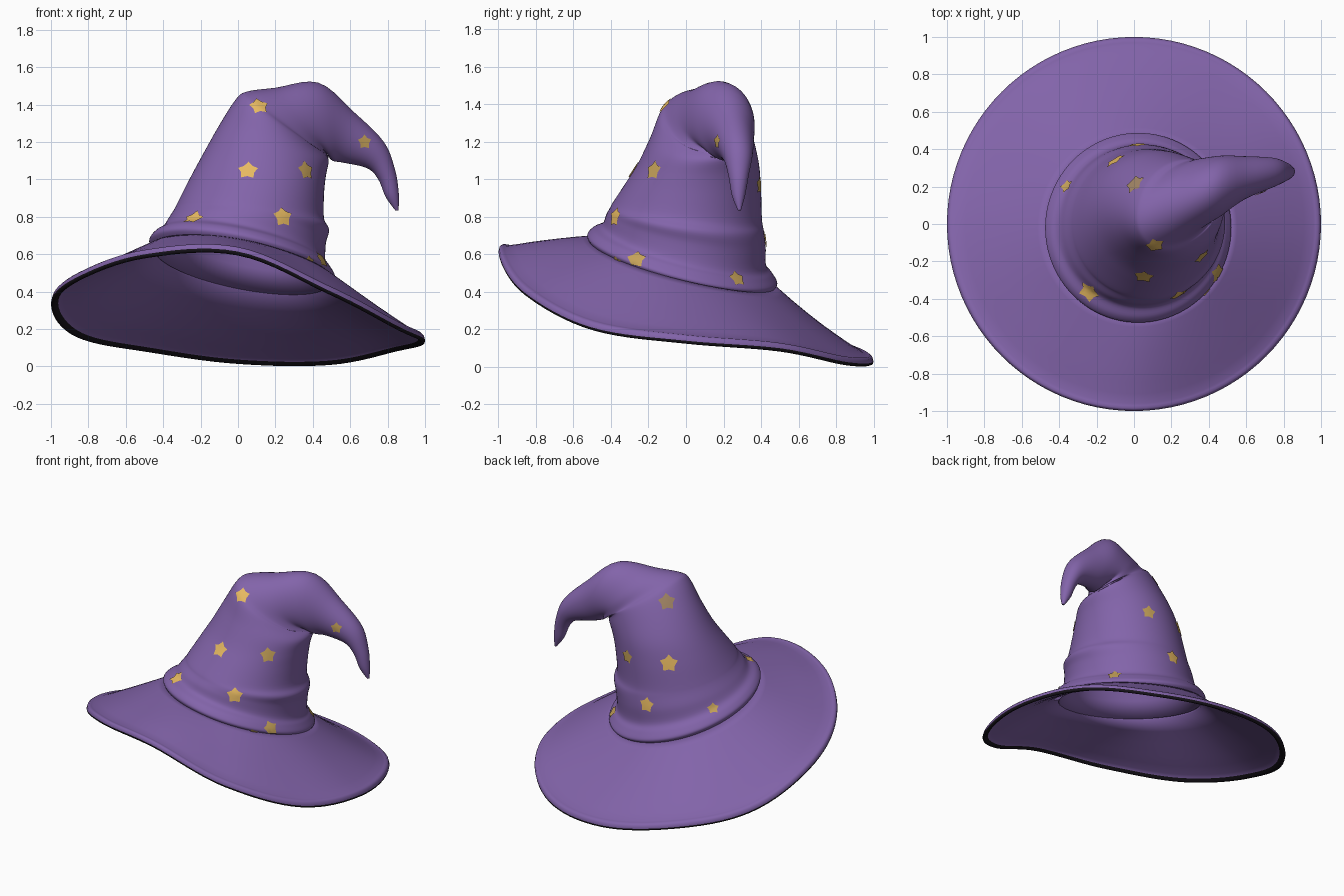
import bpy, bmesh, math
from mathutils import Vector
from mathutils.bvhtree import BVHTree

if "Cube" in bpy.data.objects:
    bpy.data.objects.remove(bpy.data.objects["Cube"])

SEG = 96


def material(name, col):
    m = bpy.data.materials.new(name)
    m.diffuse_color = (*col, 1)
    m.use_nodes = True
    m.node_tree.nodes["Principled BSDF"].inputs["Base Color"].default_value = m.diffuse_color
    return m


PURPLE = material("purple felt", (0.225, 0.127, 0.40))
BLACK = material("black trim", (0.009, 0.007, 0.011))
GOLD = material("gold stars", (0.80, 0.49, 0.12))
OLD_GOLD = material("old gold stars", (0.56, 0.36, 0.10))
TAN = material("tan star", (0.36, 0.235, 0.13))


def spline(p0, p1, p2, p3, t):
    """Catmull-Rom between p1 and p2."""
    return 0.5 * (2 * p1 + (p2 - p0) * t + (2 * p0 - 5 * p1 + 4 * p2 - p3) * t * t
                  + (3 * p1 - p0 - 3 * p2 + p3) * t ** 3)


def loft(name, rings, mats, rule, closed):
    """Skin a list of point rings; rule(i) gives the material of strip i."""
    bm = bmesh.new()
    vr = [[bm.verts.new(p) for p in r] for r in rings]
    n = len(vr)
    for i in range(n if closed else n - 1):
        a, b = vr[i], vr[(i + 1) % n]
        for j in range(SEG):
            k = (j + 1) % SEG
            f = bm.faces.new((a[j], a[k], b[k], b[j]))
            f.material_index = rule(i)
            f.smooth = True
    if not closed:
        bm.faces.new(vr[0])
        bm.faces.new(vr[-1])
    bmesh.ops.recalc_face_normals(bm, faces=bm.faces)
    me = bpy.data.meshes.new(name)
    bm.to_mesh(me)
    bm.free()
    for m in mats:
        me.materials.append(m)
    ob = bpy.data.objects.new(name, me)
    bpy.context.collection.objects.link(ob)
    return ob


# Brim: wavy rim height every 30 degrees, starting at +x
RIM = [0.115, 0.075, 0.0, 0.005, 0.07, 0.145, 0.31, 0.45, 0.575, 0.59, 0.375, 0.185]


def rim_z(ang):
    u = ang / (2 * math.pi) * 12
    i = int(u)
    return spline(*[RIM[(i + d) % 12] for d in (-1, 0, 1, 2)], u - i)


# Brim section: (fraction from crown to rim, height above underside)
PROFILE = [(0, .04), (.12, .038), (.25, .035), (.4, .032), (.55, .03), (.7, .03), (.82, .03),
           (.92, .034), (.945, .039), (.97, .045), (.99, .042), (1, .024), (.995, .01),
           (.975, 0), (.95, 0), (.93, .008), (.88, .01), (.75, .004), (.6, 0), (.4, 0),
           (.2, 0), (0, 0)]
brim = []
for s, dz in PROFILE:
    ring = []
    for j in range(SEG):
        a = 2 * math.pi * j / SEG
        bx, by = 0.02 + 0.47 * math.cos(a), -0.02 + 0.47 * math.sin(a)
        bz = 0.522 - 0.18 * bx - 0.25 * by
        z = bz + (rim_z(a) - bz) * s - 0.07 * math.sin(a) * s * (1 - s) + dz
        ring.append((bx + (math.cos(a) - bx) * s, by + (math.sin(a) - by) * s, z))
    brim.append(ring)
loft("brim", brim, [PURPLE, BLACK], lambda i: 1 if 11 <= i < 15 else 0, True)

# Crown rings: outer x, z, inner x, z, outer y, inner y, half depth, tilt along y
CONE = [(-.46, .63, .505, .45, -.02, -.02, .49, -.25),
        (-.475, .67, .52, .475, -.02, -.02, .507, -.25),
        (-.45, .705, .495, .52, -.02, -.02, .48, -.25),
        (-.405, .735, .468, .56, -.01, -.01, .437, -.25),
        (-.37, .79, .47, .66, 0, 0, .425, -.2),
        (-.34, .84, .487, .73, .005, .005, .41, -.15),
        (-.32, .88, .46, .79, .01, .01, .395, -.12),
        (-.26, 1.0, .46, .92, .04, .04, .36, -.06),
        (-.19, 1.13, .47, 1.02, .06, .07, .325, 0)]
HOOK = [(-.10, 1.29, .485, 1.10, .06, .11, .28, 0),
        (-.01, 1.43, .465, 1.14, .04, .16, .24, 0),
        (.05, 1.47, .49, 1.11, .04, .2, .21, 0),
        (.2, 1.49, .475, 1.135, .1, .21, .19, 0),
        (.43, 1.517, .505, 1.10, .19, .22, .16, 0),
        (.62, 1.36, .56, 1.09, .245, .25, .115, 0),
        (.78, 1.20, .69, 1.06, .275, .275, .08, 0),
        (.84, 1.05, .75, 1.0, .28, .28, .055, 0),
        (.86, .92, .79, .905, .28, .28, .035, 0),
        (.858, .835, .842, .833, .285, .285, .008, 0)]
KEYS = [Vector(k) for k in CONE + HOOK]


def crown_ring(k, scale=1.0, drop=0.0):
    xo, zo, xi, zi, yo, yi, ry, tilt = k
    c = Vector(((xo + xi) / 2, (yo + yi) / 2, (zo + zi) / 2 - drop))
    h = Vector((xo - xi, yo - yi, zo - zi)) / 2
    out = []
    for j in range(SEG):
        a = 2 * math.pi * j / SEG
        y = ry * math.sin(a)
        out.append(c + scale * (h * math.cos(a) + Vector((0, y, tilt * y))))
    return out


fine = []
STEPS = 5
for i in range(len(KEYS) - 1):
    q = [KEYS[max(0, min(len(KEYS) - 1, i + d))] for d in (-1, 0, 1, 2)]
    fine += [spline(*q, t / STEPS) for t in range(STEPS)]
fine.append(KEYS[-1])
# The hollow inside runs up to the bend
inside = [crown_ring(KEYS[i], 0.94, 0.01) for i in (11, 10, 9, 8, 7, 6, 4, 3)]
inside.append(crown_ring(KEYS[0], 0.955, 0.012))
crown = loft("crown", inside + [crown_ring(k) for k in fine], [PURPLE], lambda i: 0, False)

# Stars: thin plates wrapped on the outside of the crown
me = crown.data
first = len(inside) * SEG
tree = BVHTree.FromPolygons([v.co for v in me.vertices],
                            [tuple(p.vertices) for p in me.polygons
                             if min(p.vertices) >= first and len(p.vertices) == 4])


def star(bm, x, y, z, r, mat):
    p, n, _, _ = tree.find_nearest(Vector((x, y, z)))
    up = (Vector((0, 0, 1)) - n * n.z).normalized()
    side = up.cross(n)

    def wrap(rad, a):
        loc, nor, _, _ = tree.find_nearest(p + rad * (side * math.sin(a) + up * math.cos(a)))
        return bm.verts.new(loc + nor * 0.006)

    loops = [[wrap(r * f * (1 if j % 2 == 0 else 0.66), j * math.pi / 5) for j in range(10)]
             for f in (0.5, 1.0)]
    mid = wrap(0, 0)
    for j in range(10):
        k = (j + 1) % 10
        for vs in ((mid, loops[0][j], loops[0][k]),
                   (loops[0][k], loops[0][j], loops[1][j], loops[1][k])):
            f = bm.faces.new(vs)
            f.normal_update()
            if f.normal.dot(n) < 0:
                f.normal_flip()
            f.material_index = mat
            f.smooth = True


# x, y, z, radius, material
STARS = [(.10, -.08, 1.36, .055, 0), (.05, -.30, 1.06, .056, 0), (.37, -.18, 1.05, .054, 1),
         (-.23, -.35, .77, .06, 0), (.24, -.38, .80, .056, 0), (.43, -.26, .56, .055, 1),
         (.37, -.37, .545, .04, 1), (.675, .17, 1.20, .04, 1), (.43, .30, .50, .05, 1),
         (.20, .39, .97, .05, 1), (.02, .43, .68, .054, 0), (-.10, .34, .98, .062, 0),
         (.02, .20, 1.34, .06, 2), (-.38, .22, .69, .042, 1)]
bm = bmesh.new()
for s in STARS:
    star(bm, *s)
sm = bpy.data.meshes.new("stars")
bm.to_mesh(sm)
bm.free()
for m in (GOLD, OLD_GOLD, TAN):
    sm.materials.append(m)
bpy.context.collection.objects.link(bpy.data.objects.new("stars", sm))
